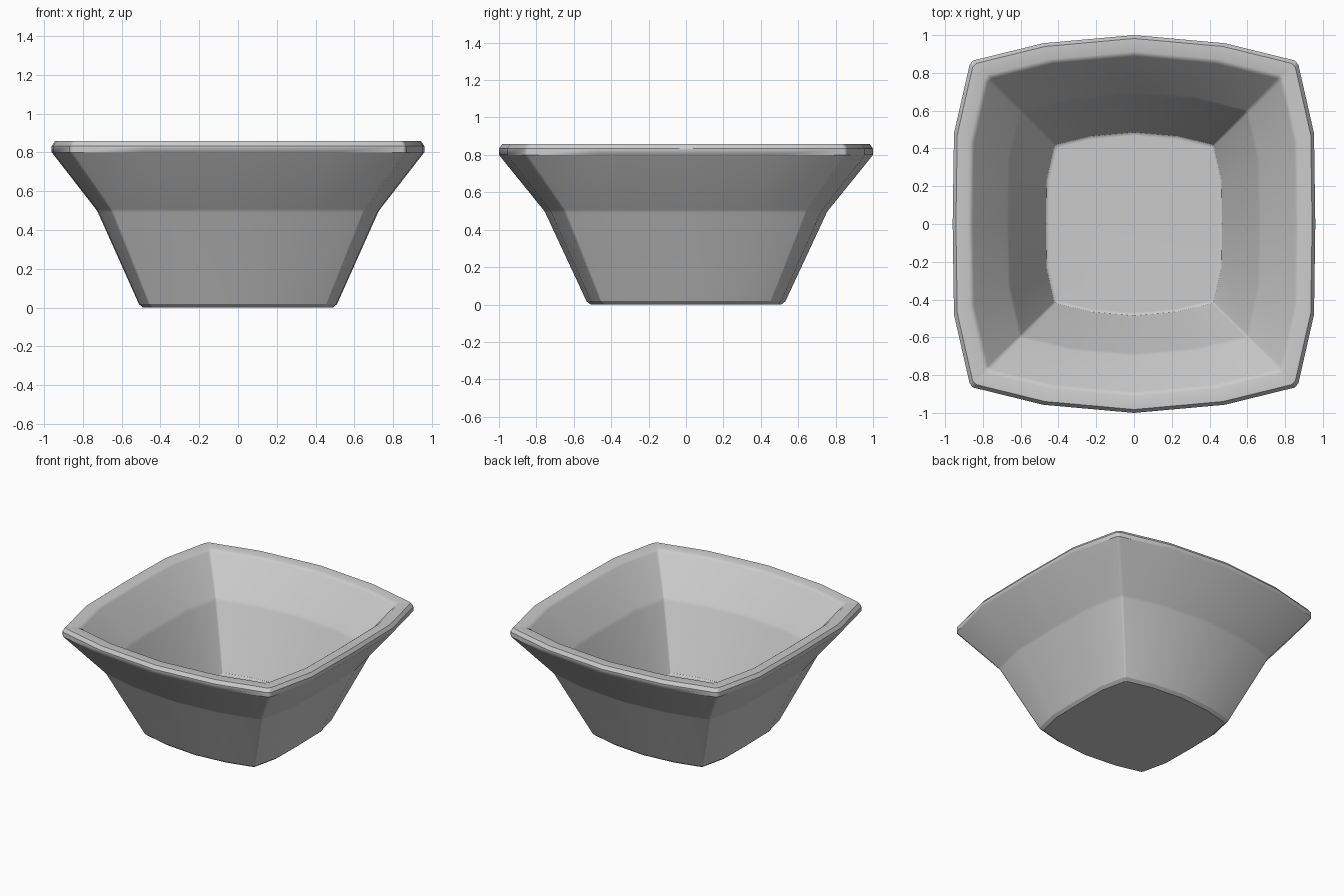
import bpy
import bmesh

cube = bpy.data.objects.get("Cube")
if cube:
    bpy.data.objects.remove(cube)

# Plain grey ceramic
grey = bpy.data.materials.new("grey_ceramic")
grey.use_nodes = True
colour = (0.6, 0.6, 0.6, 1)
grey.diffuse_color = colour
grey.node_tree.nodes["Principled BSDF"].inputs["Base Color"].default_value = colour

# Bulging square outline: one quarter, mirrored to all four
quarter = [(0.96, 0), (0.953, 0.48), (0.87, 0.845), (0.85, 0.866), (0.48, 0.957), (0, 1)]
half = quarter + [(-x, y) for x, y in reversed(quarter[:-1])]
outline = half + [(-x, -y) for x, y in half[1:-1]]

# Thick wall section: outline scale, height, whether the ring is a hard edge
section = [
    (0.51, 0.0, True),       # foot
    (0.532, 0.018, True),
    (0.752, 0.49, False),    # outer bend
    (0.764, 0.508, False),
    (1.0, 0.80, False),      # rim band
    (1.0, 0.833, True),
    (0.982, 0.858, True),    # rim top
    (0.912, 0.858, False),
    (0.888, 0.84, False),
    (0.70, 0.605, False),    # inner bend
    (0.685, 0.58, False),
    (0.486, 0.152, True),    # floor edge
    (0.468, 0.14, False),
]

bm = bmesh.new()
rings = [[bm.verts.new((x * s, y * s, z)) for x, y in outline] for s, z, _ in section]
count = len(outline)
for low, high in zip(rings, rings[1:]):
    for i in range(count):
        j = (i + 1) % count
        bm.faces.new((low[i], low[j], high[j], high[i]))

# Underside and floor
bm.faces.new(list(reversed(rings[0])))
bm.faces.new(rings[-1])

for face in bm.faces:
    face.smooth = True
for ring, (_, z, hard) in zip(rings, section):
    for i in range(count):
        a, b = ring[i], ring[(i + 1) % count]
        mid = (a.co + b.co) / 2
        # The rim band is crisp only towards the corners
        corner = z == 0.80 and min(abs(mid.x), abs(mid.y)) > 0.48
        if hard or corner:
            bm.edges.get((a, b)).smooth = False

bmesh.ops.recalc_face_normals(bm, faces=bm.faces)
mesh = bpy.data.meshes.new("bowl")
bm.to_mesh(mesh)
bm.free()
mesh.materials.append(grey)
bowl = bpy.data.objects.new("bowl", mesh)
bpy.context.collection.objects.link(bowl)

# Keep the broad walls flat and the narrow bends soft
soften = bowl.modifiers.new("wall_shading", 'WEIGHTED_NORMAL')
soften.keep_sharp = True
